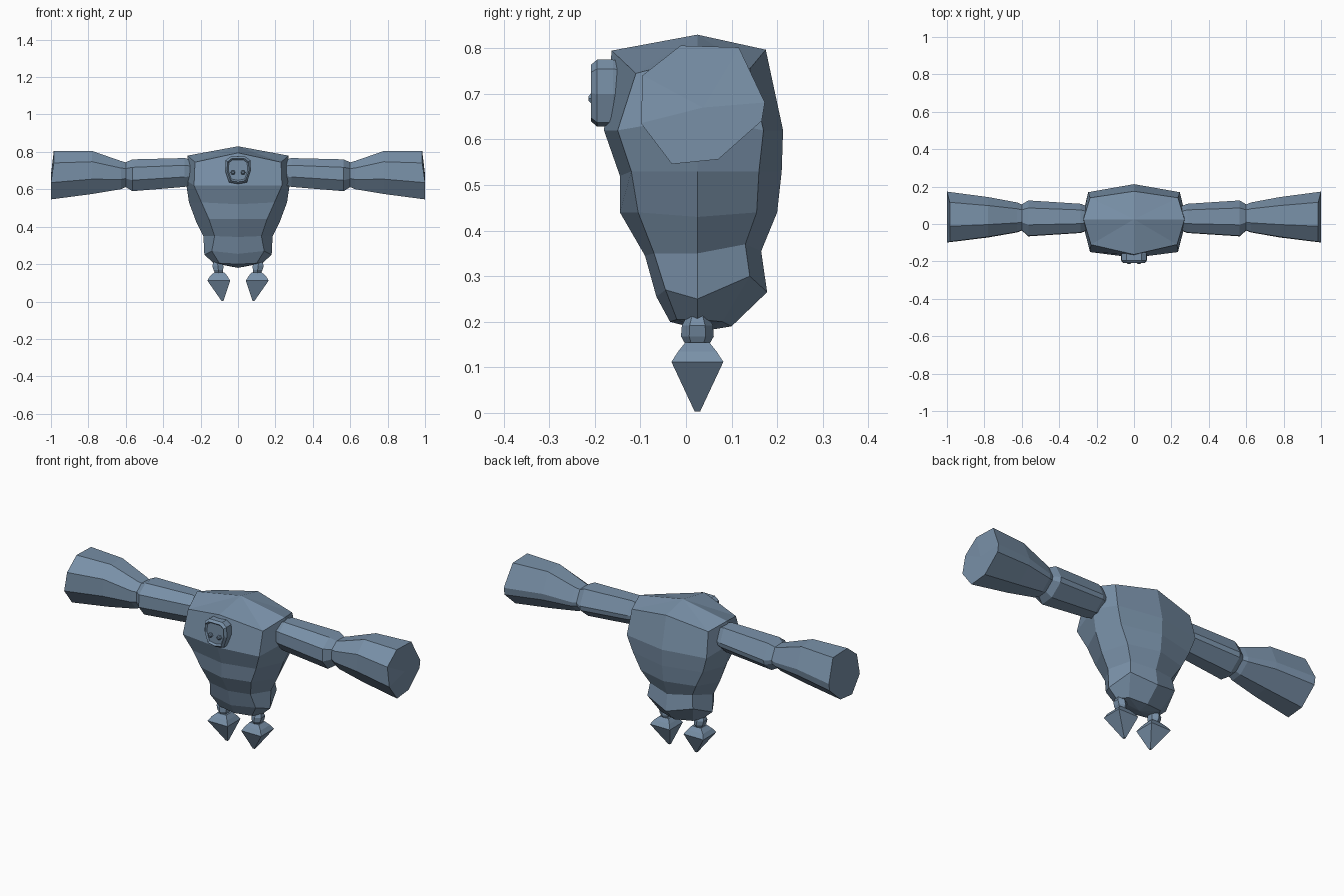
import bpy, bmesh, math

if "Cube" in bpy.data.objects:
    bpy.data.objects.remove(bpy.data.objects["Cube"])

stone = bpy.data.materials.new("slate blue")
stone.diffuse_color = (0.19, 0.28, 0.39, 1)
stone.use_nodes = True
stone.node_tree.nodes["Principled BSDF"].inputs["Base Color"].default_value = stone.diffuse_color
CY = 0.025  # depth of the body axis


def loft(name, rings, start_tip=None, end_tip=None):
    """Skin a list of vertex rings and close both ends, with optional centre points."""
    bm = bmesh.new()
    loops = [[bm.verts.new(p) for p in ring] for ring in rings]
    n = len(loops[0])
    for a, b in zip(loops, loops[1:]):
        for i in range(n):
            j = (i + 1) % n
            bm.faces.new((a[i], a[j], b[j], b[i]))
    for loop, tip in ((loops[0], start_tip), (loops[-1], end_tip)):
        if tip:
            t = bm.verts.new(tip)
            for i in range(n):
                bm.faces.new((loop[i], loop[(i + 1) % n], t))
        else:
            bm.faces.new(loop)
    bmesh.ops.recalc_face_normals(bm, faces=bm.faces)
    me = bpy.data.meshes.new(name)
    bm.to_mesh(me)
    bm.free()
    me.materials.append(stone)
    ob = bpy.data.objects.new(name, me)
    bpy.context.collection.objects.link(ob)
    return ob


def body_ring(mid, corner_f, side, corner_b, back):
    """Eight points: front centre, front corners, sides, back corners, back centre."""
    right = [corner_f, side, corner_b]
    return ([(0, *mid)] + right + [(0, *back)]
            + [(-x, y, z) for x, y, z in reversed(right)])


# Torso: front centre (y, z), front corner, side, back corner (x, y, z), back centre (y, z)
body = [
    body_ring((-.035, .20), (.10, -.02, .205), (.13, CY, .205), (.10, .08, .20), (.10, .19)),
    body_ring((-.065, .255), (.14, -.045, .27), (.18, CY, .25), (.14, .14, .30), (.178, .265)),
    body_ring((-.09, .345), (.125, -.07, .35), (.185, CY, .35), (.13, .13, .37), (.165, .355)),
    body_ring((-.145, .44), (.155, -.105, .44), (.225, CY, .43), (.17, .155, .44), (.20, .44)),
    body_ring((-.145, .52), (.195, -.12, .53), (.262, CY, .53), (.215, .16, .53), (.21, .53)),
    body_ring((-.18, .62), (.235, -.15, .62), (.28, CY, .65), (.245, .17, .62), (.213, .62)),
    body_ring((-.163, .795), (.23, -.11, .745), (.27, CY, .78), (.235, .14, .755), (.175, .797)),
]
loft("torso", body, start_tip=(0, .04, .18), end_tip=(0, CY, .83))

# Arm cross-section (y, z), from -1 to 1 about the arm axis
arm_section = [(-1, -.31), (-.97, .5), (-.36, 1), (.58, .97),
               (1, .04), (.95, -.27), (.25, -.92), (-.5, -1)]
# x, y centre, y half, z centre, z half
arm_rings = [(.24, .03, .06, .69, .065), (.285, .03, .078, .69, .077),
             (.565, .03, .096, .675, .085), (.60, .035, .07, .678, .066),
             (.625, .035, .08, .676, .075), (.78, .036, .108, .69, .115),
             (.985, .037, .136, .676, .13)]

# Body of the foot and ankle: z, centre x, half x, half y
foot_rings = [(.003, .083, .005, .006), (.112, .103, .061, .057),
              (.135, .103, .047, .042), (.155, .100, .028, .026)]
ankle_rings = [(.15, .102, .022, .026), (.168, .105, .030, .036),
               (.192, .108, .034, .034), (.215, .110, .022, .022)]


def turned(rings, sides, s, phase):
    return [[(s * (cx + rx * math.cos(phase + math.tau * i / sides)),
              CY + ry * math.sin(phase + math.tau * i / sides), z) for i in range(sides)]
            for z, cx, rx, ry in rings]


for s, side in ((1, "right"), (-1, "left")):
    # Arm with pinched elbow and flared fist
    rings = [[(s * x, yc + yh * u, zc + zh * v) for u, v in arm_section]
             for x, yc, yh, zc, zh in arm_rings]
    loft(side + "_arm", rings, end_tip=(s, .037, .67))
    # The lower and side rim of the fist reaches a little further out
    for v in bpy.data.objects[side + "_arm"].data.vertices:
        if abs(v.co.x) > .98 and v.co.z < .72:
            v.co.x = s
    # Pointed foot and ankle joint
    k = math.sqrt(2)
    square = [(z, cx, rx * k, ry * k) for z, cx, rx, ry in foot_rings]
    loft(side + "_foot", turned(square, 4, s, math.pi / 4))
    loft(side + "_ankle", turned(ankle_rings, 6, s, math.pi / 6))

# Head: shield outline extruded forward, with a bevelled rim and sunken face
shield = [(-.048, .637), (0, .628), (.048, .637), (.069, .70), (.066, .755),
          (.04, .775), (-.04, .775), (-.066, .755), (-.069, .70)]


def head_ring(y, k):
    return [(x * k, y, .705 + (z - .705) * k) for x, z in shield]


loft("head", [head_ring(-.13, .9), head_ring(-.16, 1), head_ring(-.195, 1),
              head_ring(-.208, .85), head_ring(-.199, .74)])

# Eyes: small studs on the face
for s, side in ((1, "right"), (-1, "left")):
    loft(side + "_eye", [[(s * .027 + r * math.cos(math.tau * i / 6), y,
                           .69 + r * math.sin(math.tau * i / 6)) for i in range(6)]
                         for y, r in ((-.195, .013), (-.209, .012), (-.214, .006))])
